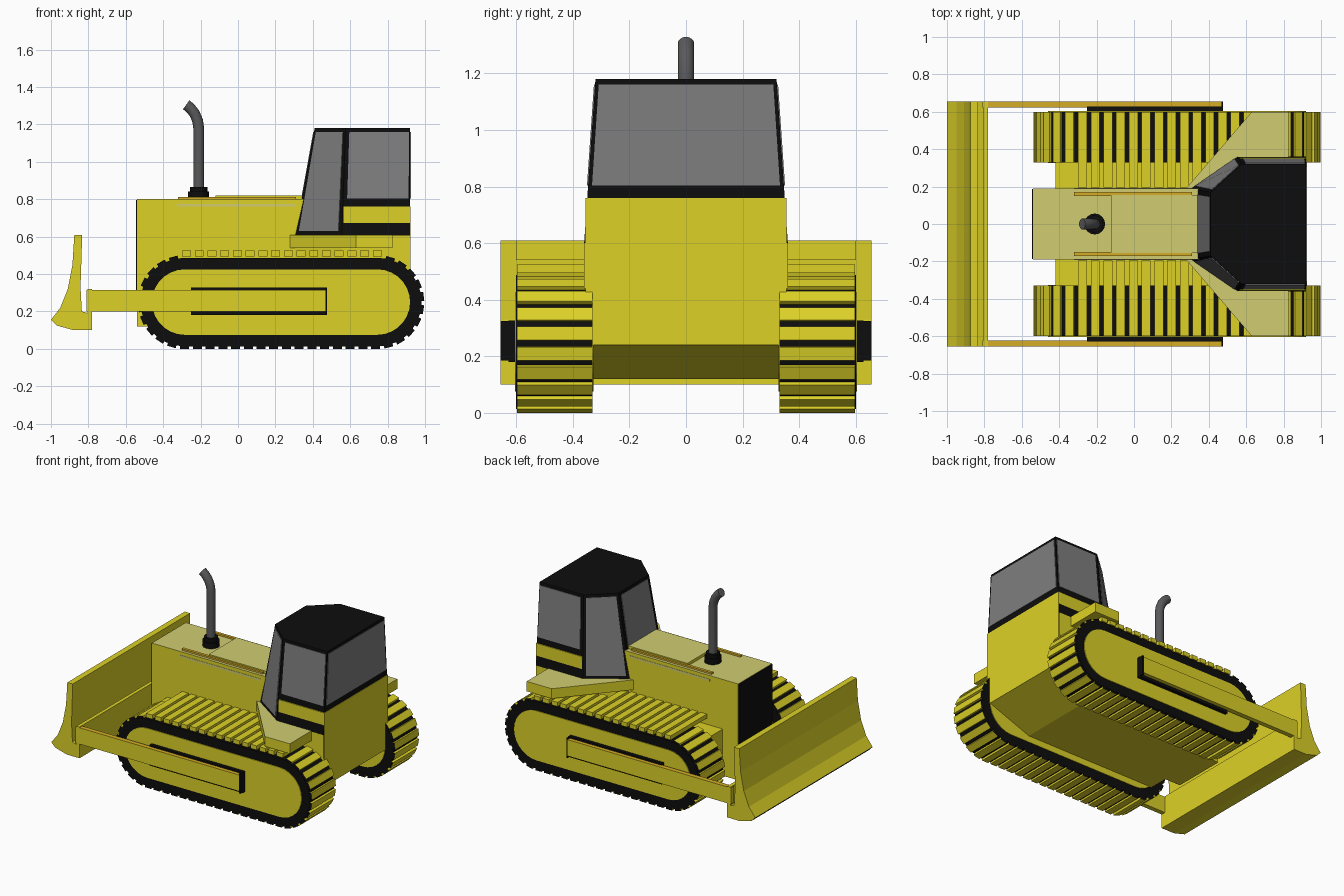
import bpy, bmesh, math
from mathutils import Vector, Matrix

if "Cube" in bpy.data.objects:
    bpy.data.objects.remove(bpy.data.objects["Cube"])


def material(name, r, g, b):
    m = bpy.data.materials.new(name)
    m.diffuse_color = (r, g, b, 1)
    m.use_nodes = True
    m.node_tree.nodes["Principled BSDF"].inputs["Base Color"].default_value = m.diffuse_color
    return m


YELLOW = material("machine_yellow", 0.72, 0.64, 0.02)
PALE = material("pale_yellow", 0.64, 0.61, 0.17)
ORANGE = material("orange_yellow", 0.66, 0.42, 0.02)
BLACK = material("black", 0.004, 0.004, 0.004)
GLASS = material("window_grey", 0.21, 0.21, 0.21)
STEEL = material("exhaust_grey", 0.10, 0.10, 0.105)


def finish(name, bm, mats, rule=None):
    bmesh.ops.recalc_face_normals(bm, faces=bm.faces)
    bm.normal_update()
    if rule:
        for f in bm.faces:
            f.material_index = rule(f)
    me = bpy.data.meshes.new(name)
    bm.to_mesh(me)
    bm.free()
    for m in mats:
        me.materials.append(m)
    ob = bpy.data.objects.new(name, me)
    bpy.context.collection.objects.link(ob)
    return ob


def loft(name, lower, upper, mats, rule=None):
    """Closed solid between two matching loops of 3D points."""
    bm = bmesh.new()
    a = [bm.verts.new(p) for p in lower]
    b = [bm.verts.new(p) for p in upper]
    n = len(a)
    bm.faces.new(a)
    bm.faces.new(b)
    for i in range(n):
        bm.faces.new((a[i], a[(i + 1) % n], b[(i + 1) % n], b[i]))
    return finish(name, bm, mats, rule)


def side_prism(name, pts, y0, y1, mats, rule=None):
    return loft(name, [(x, y0, z) for x, z in pts], [(x, y1, z) for x, z in pts], mats, rule)


def plan_prism(name, pts, z0, z1, mats, rule=None):
    return loft(name, [(x, y, z0) for x, y in pts], [(x, y, z1) for x, y in pts], mats, rule)


def box(name, x0, x1, y0, y1, z0, z1, mats, rule=None):
    return plan_prism(name, [(x0, y0), (x1, y0), (x1, y1), (x0, y1)], z0, z1, mats, rule)


def pale_top(f):
    return 1 if f.normal.z > 0.9 else 0


def both_sides(pts):
    return pts + [(x, -y) for x, y in reversed(pts)]


# Blade with curved front, black cutting edge and rear shelf
blade = [(-0.875, 0.61), (-0.885, 0.45), (-0.91, 0.32), (-0.95, 0.22), (-1.0, 0.155),
         (-0.97, 0.125), (-0.88, 0.1), (-0.78, 0.1), (-0.78, 0.185), (-0.835, 0.2),
         (-0.842, 0.33), (-0.833, 0.61)]
side_prism("blade", blade, -0.655, 0.655, [YELLOW, BLACK],
           lambda f: 1 if f.calc_center_median().x < -0.98 else 0)
box("blade_crossbar", -0.805, -0.78, -0.655, 0.655, 0.18, 0.32, [YELLOW])

# Hood, grille and raised hood panel
box("hood", -0.54, 0.4, -0.19, 0.19, 0.12, 0.8, [YELLOW, PALE], pale_top)
box("grille", -0.545, -0.538, -0.187, 0.187, 0.3, 0.797, [BLACK])
box("hood_panel", -0.12, 0.34, -0.155, 0.155, 0.79, 0.82, [YELLOW, PALE], pale_top)

# Chassis between the tracks, with sloping rear belly
side_prism("chassis", [(-0.42, 0.12), (0.6, 0.12), (0.92, 0.24), (0.92, 0.45), (-0.42, 0.45)],
           -0.33, 0.33, [YELLOW])

# Cab: black frame, yellow lower body, glass plates set on each face
low = both_sides([(0.305, 0.19), (0.555, 0.36), (0.92, 0.36)])
high = both_sides([(0.41, 0.17), (0.575, 0.32), (0.92, 0.32)])
loft("cab_frame", [(x, y, 0.6) for x, y in low], [(x, y, 1.18) for x, y in high], [BLACK])
plan_prism("cab_floor", low, 0.44, 0.605, [YELLOW])
box("rear_body", 0.565, 0.923, -0.355, 0.355, 0.24, 0.76, [YELLOW])


def window(name, i, v0, u0=0.07, u1=0.93, v1=0.965):
    """Thin glass plate on cab side i, placed by fractions across and up."""
    j = (i + 1) % 6
    a, b = Vector((*low[i], 0.6)), Vector((*low[j], 0.6))
    d, c = Vector((*high[i], 1.18)), Vector((*high[j], 1.18))
    n = (b - a).cross(d - a).normalized()
    if n.dot(a - Vector((0.65, 0, 0.6))) < 0:
        n = -n

    def at(u, v):
        return a.lerp(b, u).lerp(d.lerp(c, u), v)
    quad = [at(u0, v0), at(u1, v0), at(u1, v1), at(u0, v1)]
    loft(name, [p - n * 0.003 for p in quad], [p + n * 0.004 for p in quad], [GLASS])


window("left_corner_window", 0, 0.05)
window("left_side_window", 1, 0.35, 0.06, 0.98)
window("rear_window", 2, 0.35, 0.02, 0.98)
window("right_side_window", 3, 0.35, 0.02, 0.94)
window("right_corner_window", 4, 0.05)
window("windshield", 5, 0.36)

# Exhaust: collar plus bent pipe swept along a path
for nm, r, z0, z1, mt in (("exhaust_collar", 0.056, 0.79, 0.84, BLACK),
                          ("exhaust_ring", 0.046, 0.83, 0.865, BLACK)):
    ring = [(-0.21 + r * math.cos(k * math.tau / 16), r * math.sin(k * math.tau / 16))
            for k in range(16)]
    plan_prism(nm, ring, z0, z1, [mt])

bm = bmesh.new()
path = [(-0.21, 0.84, 0), (-0.21, 1.18, 0), (-0.216, 1.22, 18), (-0.232, 1.258, 35),
        (-0.255, 1.287, 48), (-0.277, 1.305, 55)]
rings = []
for x, z, tilt in path:
    m = Matrix.Translation((x, 0, z)) @ Matrix.Rotation(-math.radians(tilt), 4, 'Y')
    rings.append([bm.verts.new(m @ Vector((0.029 * math.cos(k * math.tau / 16),
                                           0.029 * math.sin(k * math.tau / 16), 0)))
                  for k in range(16)])
for p, q in zip(rings, rings[1:]):
    for k in range(16):
        bm.faces.new((p[k], p[(k + 1) % 16], q[(k + 1) % 16], q[k])).smooth = True
bm.faces.new(rings[0])
bm.faces.new(rings[-1])
finish("exhaust_pipe", bm, [STEEL])

# Tracks share one rounded loop shape
XF, XR, ZC = -0.285, 0.745, 0.25


def loop_shape(r, steps=14):
    pts = []
    for cx, start in ((XR, -90), (XF, 90)):
        for k in range(steps + 1):
            t = math.radians(start + 180 * k / steps)
            pts.append((cx + r * math.cos(t), ZC + r * math.sin(t)))
    return pts


def along(s, r):
    """Position and outward angle at distance s round the loop."""
    run, arc = XR - XF, math.pi * r
    if s < run:
        return XF + s, ZC - r, -math.pi / 2
    s -= run
    if s < arc:
        t = s / r - math.pi / 2
        return XR + r * math.cos(t), ZC + r * math.sin(t), t
    s -= arc
    if s < run:
        return XR - s, ZC + r, math.pi / 2
    t = (s - run) / r + math.pi / 2
    return XF + r * math.cos(t), ZC + r * math.sin(t), t


def track_pads(name, side):
    bm = bmesh.new()
    count, r = 52, 0.235
    total = 2 * (XR - XF) + math.tau * r
    for k in range(count):
        x, z, t = along(total * k / count, r)
        top = math.sin(t) > 0.98 and x > -0.3
        inner = 0.195 if top and x < 0.4 else 0.33
        lift = 0.025 if top else 0
        m = (Matrix.Translation((x, side * (inner + 0.598) / 2, z + lift))
             @ Matrix.Rotation(-t, 4, 'Y')
             @ Matrix.Diagonal((0.03, 0.598 - inner, 0.048, 1)))
        bmesh.ops.create_cube(bm, size=1, matrix=m)
    # pad ends are black like the belt, except along the raised top run
    finish(name, bm, [YELLOW, BLACK],
           lambda f: 1 if abs(f.normal.y) > 0.9 and f.calc_center_median().z < 0.495 else 0)


fender = [(0.27, 0.18), (0.63, 0.6), (0.825, 0.6), (0.825, 0.3), (0.5, 0.18)]
for side, tag in ((-1, "right"), (1, "left")):
    side_prism(tag + "_track_belt", loop_shape(0.237), side * 0.33, side * 0.6, [BLACK])
    side_prism(tag + "_track_frame", loop_shape(0.175), side * 0.326, side * 0.605, [YELLOW])
    track_pads(tag + "_track_pads", side)
    # Push arm with its black mounting plate and black end
    box(tag + "_arm_mount", -0.25, 0.477, side * 0.6, side * 0.628, 0.18, 0.327, [BLACK])
    box(tag + "_push_arm", -0.81, 0.468, side * 0.622, side * 0.655, 0.2, 0.315, [YELLOW, ORANGE],
        lambda f: 1 if f.normal.z > 0.9 else 0)
    box(tag + "_arm_end", 0.467, 0.477, side * 0.622, side * 0.655, 0.185, 0.325, [BLACK])
    # Fender and hood edge trim
    plan_prism(tag + "_fender", [(x, side * y) for x, y in fender], 0.54, 0.61,
               [YELLOW, PALE], pale_top)
    box(tag + "_hood_trim", -0.32, 0.31, side * 0.155, side * 0.192, 0.76, 0.775, [PALE])
    box(tag + "_hood_rail", -0.32, 0.31, side * 0.15, side * 0.17, 0.79, 0.812, [ORANGE])
